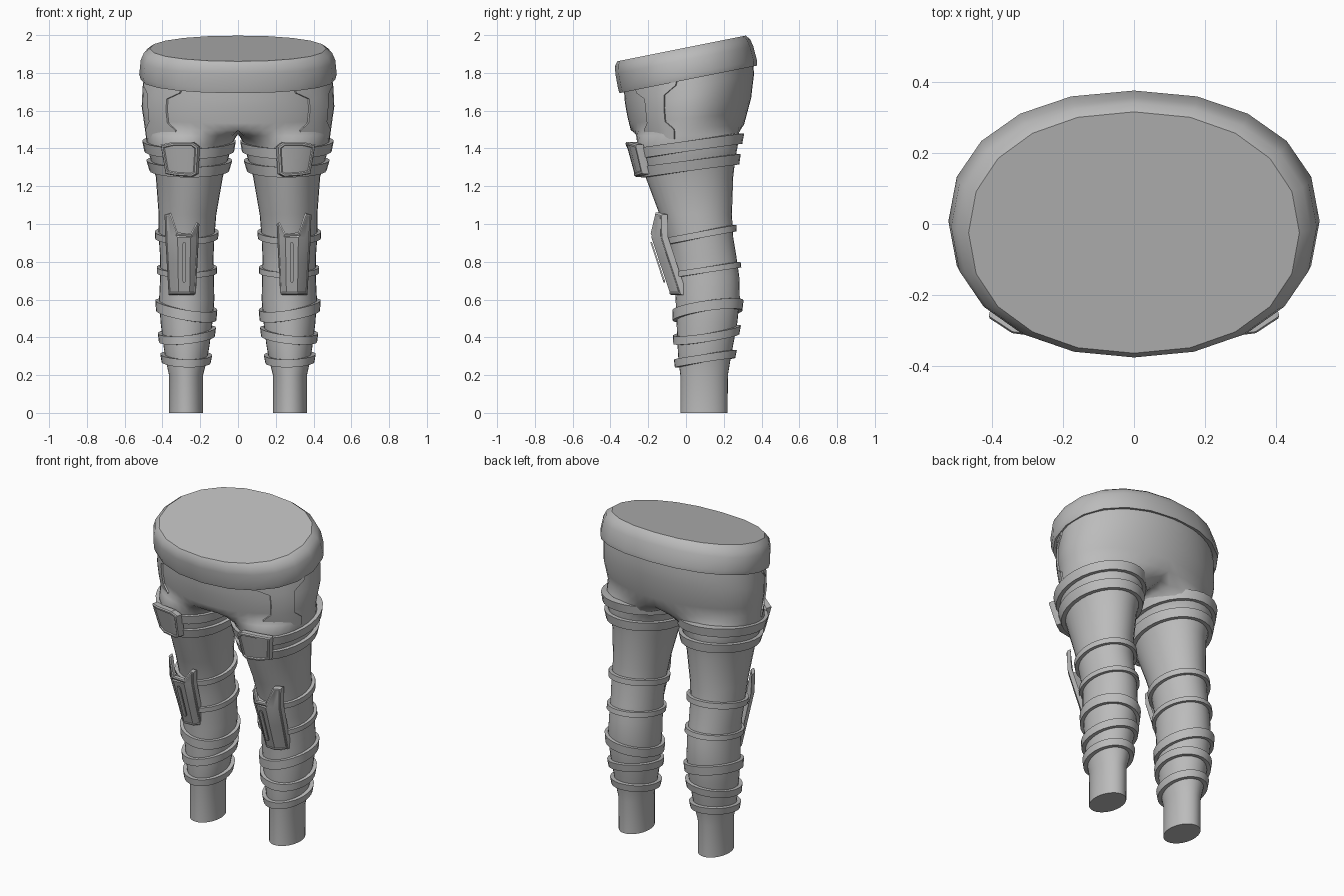
import bpy, bmesh, math
from math import sin, cos, radians, pi

if "Cube" in bpy.data.objects:
    bpy.data.objects.remove(bpy.data.objects["Cube"])

GREY = bpy.data.materials.new("plain grey")
GREY.use_nodes = True
GREY.diffuse_color = (0.5, 0.5, 0.5, 1)
GREY.node_tree.nodes["Principled BSDF"].inputs["Base Color"].default_value = (0.5, 0.5, 0.5, 1)
SIDES = 32
ANGLES = [-pi + 2 * pi * i / SIDES for i in range(SIDES)]

# Leg sections: z, inner x, outer x, front y, back y
LEG = [(0, .185, .365, -.03, .22), (.2, .185, .365, -.03, .222),
       (.28, .165, .383, -.04, .235), (.36, .15, .395, -.045, .25),
       (.48, .135, .41, -.05, .272), (.6, .125, .418, -.055, .285),
       (.72, .128, .412, -.065, .282), (.82, .13, .412, -.08, .268),
       (.93, .125, .42, -.1, .25), (1.05, .115, .42, -.14, .243),
       (1.25, .08, .435, -.215, .25), (1.35, .05, .465, -.245, .262),
       (1.42, .035, .483, -.262, .275), (1.5, .03, .49, -.28, .29)]
# Hip sections: z, half width, front y, back y
HIP = [(1.42, .484, -.268, .28), (1.52, .495, -.295, .31), (1.62, .51, -.312, .345),
       (1.72, .505, -.325, .36), (1.8, .495, -.33, .355)]


def lookup(table, z):
    """Blend the two sections around height z."""
    z = min(max(z, table[0][0]), table[-1][0])
    for lo, hi in zip(table, table[1:]):
        if z <= hi[0]:
            t = (z - lo[0]) / (hi[0] - lo[0])
            return [p + (q - p) * t for p, q in zip(lo[1:], hi[1:])]


def leg(z, a, off=0):
    x0, x1, y0, y1 = lookup(LEG, z)
    return ((x0 + x1) / 2 + ((x1 - x0) / 2 + off) * cos(a),
            (y0 + y1) / 2 + ((y1 - y0) / 2 + off) * sin(a), z)


def hip(z, a, off=0):
    rx, y0, y1 = lookup(HIP, z)
    y = (y0 + y1) / 2 + ((y1 - y0) / 2 + off) * sin(a)
    return (rx + off) * cos(a), y, z + .2 * y * min(1, max(0, (z - 1.45) / .25))


def half_hip(z, a):
    """Hip section on one side, closed along the centre plane."""
    if abs(a) <= radians(135.1):
        x, y, h = hip(z, a / 1.5)
        return (0 if x < .002 else x), y, h
    front, back = hip(z, -pi / 2)[1], hip(z, pi / 2)[1]
    t = (pi - abs(a)) / (pi / 4)
    mid = (front + back) / 2
    return 0, mid + ((back if a > 0 else front) - mid) * t, z - .035 * (1 - t * t)


def loft(bm, rings, closed=True):
    rows = [[bm.verts.new(p) for p in ring] for ring in rings]
    for r0, r1 in zip(rows, rows[1:]):
        n = len(r0)
        for i in range(n if closed else n - 1):
            j = (i + 1) % n
            bm.faces.new((r0[i], r0[j], r1[j], r1[i]))
    return rows


def finish(name, bm, mirror=True, angle=32):
    bmesh.ops.recalc_face_normals(bm, faces=bm.faces)
    mesh = bpy.data.meshes.new(name)
    bm.to_mesh(mesh)
    bm.free()
    mesh.materials.append(GREY)
    ob = bpy.data.objects.new(name, mesh)
    bpy.context.collection.objects.link(ob)
    bpy.ops.object.select_all(action="DESELECT")
    ob.select_set(True)
    bpy.context.view_layer.objects.active = ob
    bpy.ops.object.shade_smooth_by_angle(angle=radians(angle))
    if mirror:
        ob.modifiers.new("mirror", "MIRROR").merge_threshold = .0015
    return ob


def plate(name, rows, push, border=0, depth=0):
    """Open grid of points thickened along push, with an optional sunk panel."""
    bm = bmesh.new()
    loft(bm, rows, closed=False)
    res = bmesh.ops.extrude_face_region(bm, geom=bm.faces[:], use_keep_orig=True)["geom"]
    bmesh.ops.translate(bm, vec=push, verts=[g for g in res if isinstance(g, bmesh.types.BMVert)])
    front = [g for g in res if isinstance(g, bmesh.types.BMFace)]
    bmesh.ops.recalc_face_normals(bm, faces=bm.faces)
    if border:
        bmesh.ops.inset_region(bm, faces=front, thickness=.006, depth=.006, use_even_offset=True)
        bmesh.ops.inset_region(bm, faces=front, thickness=border, use_even_offset=True)
        bmesh.ops.inset_region(bm, faces=front, thickness=.004, depth=-depth, use_even_offset=True)
    return finish(name, bm)


# Trousers: both legs joined at the hips
bm = bmesh.new()
rings = [[leg(s[0], a) for a in ANGLES] for s in LEG[:-1]]
blend = []
for a in ANGLES:
    p, q = leg(1.46, a), half_hip(1.48, a)
    blend.append(tuple(u + (v - u) * .5 for u, v in zip(p, q)))
rings.append(blend)
rings += [[half_hip(z, a) for a in ANGLES] for z in (1.51, 1.56, 1.62, 1.67, 1.72, 1.8)]
rows = loft(bm, rings)
bm.faces.new(rows[0])
inner = [f for f in bm.faces if all(abs(v.co.x) < 1e-5 for v in f.verts)]
bmesh.ops.delete(bm, geom=inner, context="FACES")
finish("trousers", bm, angle=50)

# Waistband: tilted oval rings with a flat cap
def oval(z, rx, y0, y1, n=20):
    ring = []
    for i in range(n):
        a = 2 * pi * i / n + pi / 2
        c, s = cos(a), sin(a)
        y = (y0 + y1) / 2 + (y1 - y0) / 2 * math.copysign(abs(s) ** .92, s)
        ring.append((rx * math.copysign(abs(c) ** .92, c), y, z + .2 * y))
    return ring

bm = bmesh.new()
rows = loft(bm, [oval(1.775, .485, -.325, .345), oval(1.763, .515, -.352, .376),
                 oval(1.79, .523, -.36, .376), oval(1.87, .515, -.374, .356),
                 oval(1.91, .498, -.376, .34), oval(1.934, .466, -.364, .316)])
bm.faces.new(rows[-1])
finish("waistband", bm, mirror=False, angle=35)

# Straps: centre height, band height, tilt along y, tilt along x, thickness
STRAPS = {
    "upper_thigh_strap": (1.42, .055, .15, 0, .022),
    "lower_thigh_strap": (1.315, .055, .14, 0, .024),
    "upper_knee_strap": (.94, .034, .2, 0, .02),
    "lower_knee_strap": (.75, .03, .16, 0, .018),
    "upper_shin_strap": (.535, .055, .16, .18, .02),
    "middle_shin_strap": (.405, .045, .17, -.12, .022),
    "ankle_strap": (.28, .042, .18, .03, .024),
}
for name, (z, h, ty, tx, t) in STRAPS.items():
    bm = bmesh.new()
    rings = []
    for a in ANGLES:
        x, y, _ = leg(z, a)
        zz = z + ty * (y - .06) + tx * (x - .275)
        rings.append([leg(zz + dz, a, off) for dz, off in
                      ((-h / 2, -.02), (-h / 2, t), (h / 2, t), (h / 2, -.02))])
    loft(bm, rings + rings[:1])
    bmesh.ops.remove_doubles(bm, verts=bm.verts, dist=1e-5)
    finish(name, bm)

# Thigh pads: curved plates with a sunk panel
cols = [(-104, 1.265, 1.41), (-96, 1.25, 1.435), (-72, 1.255, 1.435), (-54, 1.265, 1.42)]
rows = [[leg(z0 + (z1 - z0) * k, radians(a), .018) for a, z0, z1 in cols] for k in (0, 1)]
plate("thigh_pad", rows, (.008, -.034, 0), .01, .006)

# Knee pads: leaning plates with two upper prongs
cols = [(.205, 1.0), (.22, 1.01), (.25, .95), (.32, .955), (.355, 1.06), (.388, 1.05)]
def knee(x, z):
    lean = -.165 + max(0, .94 - z) * .33
    narrow = .29 + (x - .29) * min(1, .78 + .6 * (z - .625))
    return narrow, lean + 7 * (x - .29) ** 2, z
rows = [[knee(x, (.625, .8, .93, top)[k]) for x, top in cols] for k in range(4)]
plate("knee_pad", rows, (0, -.025, 0), .006, .003)

# Knee pad ribs: slim raised rounded bars
rows = [[(.285 + s * w, knee(.285, z)[1] - .027, z) for s in (-1, 0, 1)]
        for z, w in ((.69, .004), (.7, .011), (.89, .011), (.905, .004))]
plate("knee_rib", rows, (0, -.009, 0))

# Hip panels: thin waisted plates on the outer hips
shape = [(1.79, -55, -10), (1.745, -53, -11), (1.705, -43, -22), (1.63, -43, -23),
         (1.55, -43, -22), (1.505, -49, -13), (1.45, -49, -13)]
rows = [[hip(z, radians(a0 + (a1 - a0) * k / 4), .001) for k in range(5)] for z, a0, a1 in shape]
plate("hip_panel", rows, (.008, -.005, 0))
